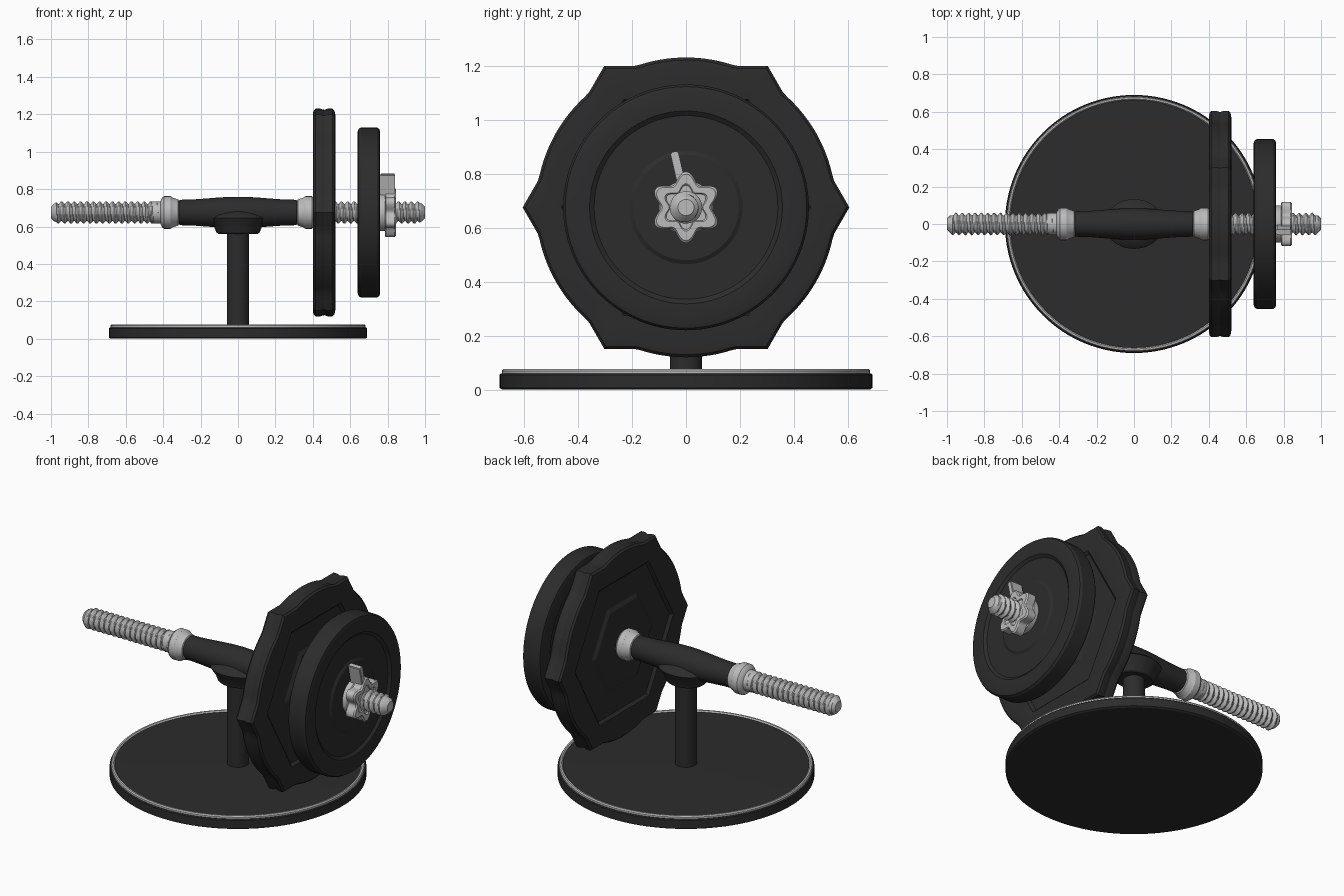
import bpy, bmesh, math
from mathutils import Matrix, Vector

old = bpy.data.objects.get("Cube")
if old:
    bpy.data.objects.remove(old, do_unlink=True)

AXIS_Z = 0.675          # height of the bar
TAU = math.tau
parts = []


def material(name, v, rough=0.5):
    m = bpy.data.materials.new(name)
    m.use_nodes = True
    col = (v, v, v, 1)
    m.diffuse_color = col
    bsdf = m.node_tree.nodes["Principled BSDF"]
    bsdf.inputs["Base Color"].default_value = col
    bsdf.inputs["Roughness"].default_value = rough
    return m


black = material("black iron", 0.025)
silver = material("silver steel", 0.5)


def finish(name, bm, mat):
    bmesh.ops.recalc_face_normals(bm, faces=bm.faces)
    me = bpy.data.meshes.new(name)
    bm.to_mesh(me)
    bm.free()
    me.materials.append(mat)
    ob = bpy.data.objects.new(name, me)
    bpy.context.collection.objects.link(ob)
    parts.append(ob)
    return ob


def turn(name, profile, mat, axis="X", segs=64, shape=None, closed=False):
    """Lathe a (position, radius) profile; shape(i, pos, r, angle) bends the radius."""
    bm = bmesh.new()
    rings = []
    for i, (p, r) in enumerate(profile):
        ring = []
        for k in range(segs):
            a = TAU * k / segs
            q = shape(i, p, r, a) if shape else r
            u, v = q * math.cos(a), q * math.sin(a)
            ring.append(bm.verts.new((p, u, v + AXIS_Z) if axis == "X" else (u, v, p)))
        rings.append(ring)
    pairs = list(zip(rings, rings[1:]))
    if closed:
        pairs.append((rings[-1], rings[0]))
    else:
        bm.faces.new(rings[0])
        bm.faces.new(rings[-1])
    for lo, hi in pairs:
        for k in range(segs):
            n = (k + 1) % segs
            bm.faces.new((lo[k], lo[n], hi[n], hi[k]))
    return finish(name, bm, mat)


def hexagon(a):
    """Radius of a hexagon of unit apothem with a corner at angle zero."""
    return 1 / math.cos((a % (TAU / 6)) - TAU / 12)


# Stand: round base, bright trim ring, post and saddle
turn("base", [(0, 0.68), (0.006, 0.69), (0.055, 0.69), (0.06, 0.685), (0.06, 0.67),
              (0.07, 0.665), (0.076, 0.06)], black, "Z", 128)
turn("base_trim", [(0.058, 0.682), (0.07, 0.682), (0.077, 0.677), (0.077, 0.668),
                   (0.07, 0.662), (0.058, 0.662)], silver, "Z", 128, closed=True)
turn("post", [(0.065, 0.06), (0.58, 0.06)], black, "Z", 48)
saddle = turn("saddle", [(0.56, 0.105), (0.567, 0.115), (0.6, 0.128), (0.63, 0.15),
                         (0.645, 0.158), (0.66, 0.14), (0.685, 0.09)], black, "Z")
saddle.scale.y = 0.84

# Threaded bar with a helical ridge
PITCH, STEPS = 0.034, 6
count = int(1.94 / PITCH * STEPS)
xs = [-0.97 + 1.94 * i / count for i in range(count + 1)]


def helix(i, x, r, a):
    if abs(x) > 0.971:
        return r
    return r + 0.0075 * math.cos(TAU * x / PITCH - a)


turn("threaded_bar", [(-1, 0.03), (-0.985, 0.046)] + [(x, 0.053) for x in xs]
     + [(0.985, 0.046), (1, 0.03)], silver, segs=32, shape=helix)

# Grip: slightly barrelled tube with rounded ends
grip = [(x, 0.068 + 0.016 * math.cos(x / 0.31 * math.pi / 2) ** 2)
        for x in [-0.31 + 0.62 * i / 16 for i in range(17)]]
turn("grip", [(-0.325, 0.058)] + grip + [(0.325, 0.058)], black)

# Collars at both ends of the grip
for side, label in ((-1, "right"), (1, "left")):
    turn(label + "_collar", [(side * x, r) for x, r in (
        (0.315, 0.06), (0.32, 0.07), (0.35, 0.08), (0.36, 0.087), (0.395, 0.087),
        (0.405, 0.08), (0.415, 0.06), (0.465, 0.058), (0.47, 0.05))], silver)

# Large plate: circle merged with a hexagon, raised hexagonal hubs on both faces
half = [(0.052, 0.06), (0.052, 0.225), (0.04, 0.245), (0.04, 0.385), (0.055, 0.4),
        (0.06, 0.525), (0.056, 0.545), (0.045, 0.555), (0.02, 0.555)]
large = [(0.46 - x, r) for x, r in half] + [(0.46, 0.549)] \
    + [(0.46 + x, r) for x, r in reversed(half)]


def large_outline(i, x, r, a):
    if r > 0.5:
        return r * max(1, 0.944 * hexagon(a))
    return r * hexagon(a) if r > 0.1 else r


turn("large_plate", large, black, segs=144, shape=large_outline)

# Small round plate with rim, recess and hub
half = [(0.054, 0.06), (0.054, 0.195), (0.045, 0.21), (0.045, 0.34), (0.058, 0.357),
        (0.06, 0.432), (0.055, 0.447), (0.042, 0.455)]
turn("small_plate", [(0.7 - x, r) for x, r in half]
     + [(0.7 + x, r) for x, r in reversed(half)], black, segs=96)


# Star nut: round flange, six lobes and a lock lever
def star(i, x, r, a):
    return r * (1 + 0.17 * math.cos(6 * (a - TAU / 4)))


turn("nut_flange", [(0.75, 0.1), (0.785, 0.1), (0.79, 0.095)], silver)
turn("star_nut", [(0.785, 0.105), (0.79, 0.113), (0.838, 0.113), (0.846, 0.105),
                  (0.846, 0.075), (0.84, 0.07), (0.84, 0.05)], silver, segs=96, shape=star)

bm = bmesh.new()
bmesh.ops.create_cube(bm, size=1, matrix=Matrix.Translation((0.8, -0.03, 0.82))
                      @ Matrix.Rotation(math.radians(13), 4, "X")
                      @ Matrix.Diagonal((0.08, 0.03, 0.125, 1)))
bmesh.ops.bevel(bm, geom=bm.edges[:], offset=0.004, segments=2, affect="EDGES")
finish("lock_lever", bm, silver)

# Smooth shading with sharp edges kept
bpy.ops.object.select_all(action="DESELECT")
for ob in parts:
    ob.select_set(True)
bpy.context.view_layer.objects.active = parts[0]
bpy.ops.object.shade_smooth_by_angle(angle=math.radians(30))
